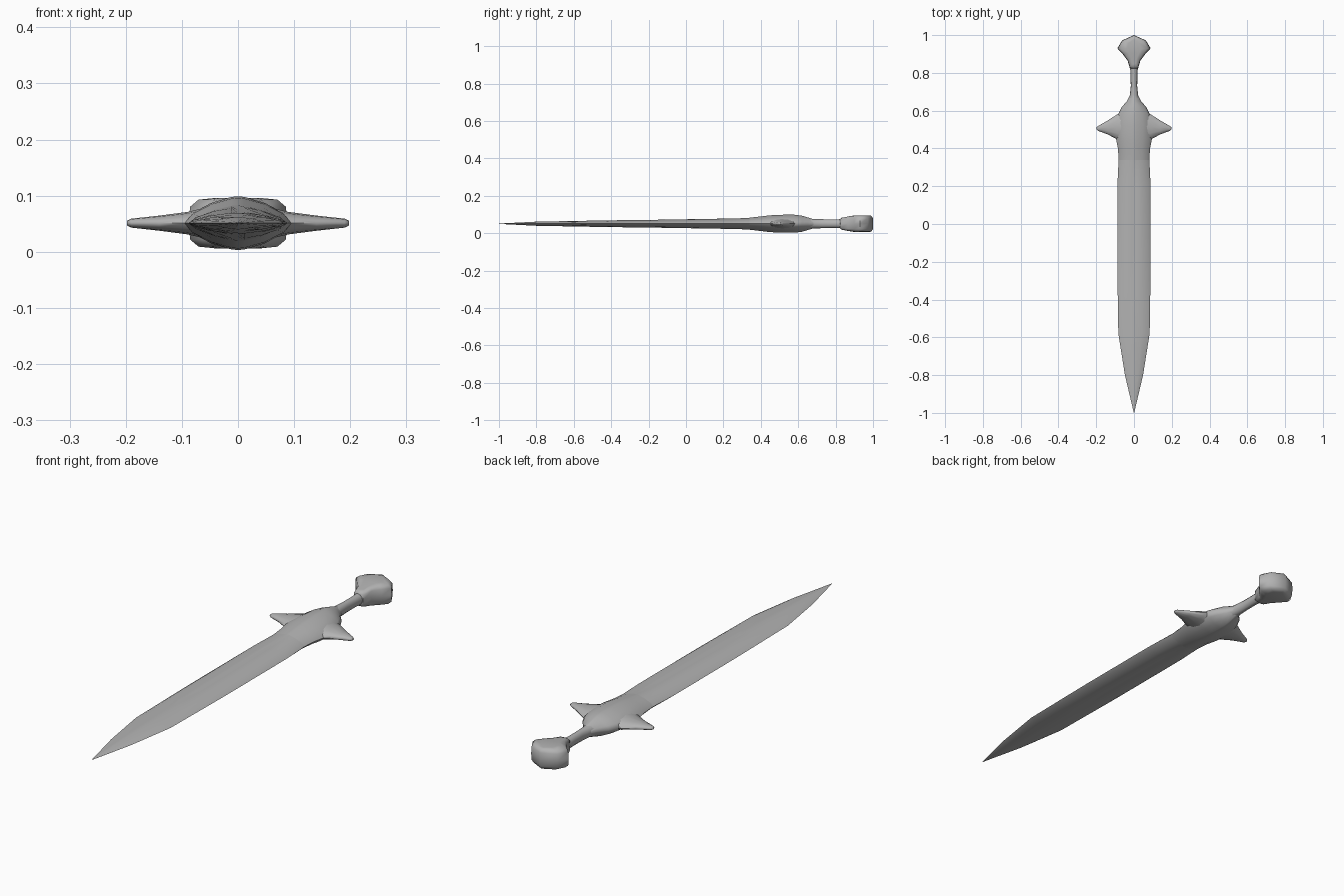
import bpy, bmesh, math

if "Cube" in bpy.data.objects:
    bpy.data.objects.remove(bpy.data.objects["Cube"])

ZC = 0.051  # height of the sword's middle plane

steel = bpy.data.materials.new("grey steel")
steel.use_nodes = True
GREY = (0.45, 0.45, 0.45, 1)
steel.diffuse_color = GREY
steel.node_tree.nodes["Principled BSDF"].inputs["Base Color"].default_value = GREY


def loft(name, rings, angle=50):
    """Skin a list of equal-length point rings and cap both ends."""
    bm = bmesh.new()
    loops = [[bm.verts.new(p) for p in ring] for ring in rings]
    n = len(loops[0])
    for a, b in zip(loops, loops[1:]):
        for i in range(n):
            j = (i + 1) % n
            bm.faces.new((a[i], a[j], b[j], b[i]))
    bm.faces.new(loops[0])
    bm.faces.new(loops[-1])
    bmesh.ops.recalc_face_normals(bm, faces=bm.faces)
    mesh = bpy.data.meshes.new(name)
    bm.to_mesh(mesh)
    bm.free()
    mesh.materials.append(steel)
    ob = bpy.data.objects.new(name, mesh)
    bpy.context.collection.objects.link(ob)
    bpy.ops.object.select_all(action='DESELECT')
    ob.select_set(True)
    bpy.context.view_layer.objects.active = ob
    bpy.ops.object.shade_smooth_by_angle(angle=math.radians(angle))
    return ob


def lens_ring(y, w, t, groove):
    """Lens section with a sharp edge and a shallow central fuller."""
    quarter = [(1, 0), (0.86, 0.36), (0.5, 0.75), (0.13, 0.97)]
    top = quarter + [(0, 1 - groove)] + [(-u, v) for u, v in quarter[::-1]]
    full = top + [(u, -v) for u, v in top[-2:0:-1]]
    return [(u * w, y, ZC + v * t) for u, v in full]


def oval(n=12):
    return [(math.cos(2 * math.pi * i / n), math.sin(2 * math.pi * i / n)) for i in range(n)]


# Blade, running from the tip into the guard: y, half width, half thickness, fuller depth
blade = [(-1, 0.001, 0.001, 0), (-0.8, 0.048, 0.011, 0), (-0.58, 0.083, 0.015, 0),
         (-0.42, 0.085, 0.018, 0), (-0.38, 0.086, 0.019, 0.14), (-0.2, 0.088, 0.021, 0.14),
         (0.2, 0.088, 0.028, 0.14), (0.29, 0.084, 0.03, 0.14), (0.34, 0.081, 0.032, 0)]
loft("blade", [lens_ring(*s) for s in blade], 40)

# Guard hub
hub = [(0.34, 0.081, 0.032, 0), (0.4, 0.085, 0.039, 0), (0.45, 0.095, 0.045, 0),
       (0.52, 0.096, 0.048, 0), (0.58, 0.085, 0.048, 0), (0.62, 0.064, 0.043, 0),
       (0.65, 0.038, 0.034, 0), (0.69, 0.018, 0.022, 0)]
loft("guard_hub", [lens_ring(*s) for s in hub], 60)

# Guard prongs: x, centre y, half length, half thickness
prong = [(0.04, 0.515, 0.08, 0.032), (0.09, 0.514, 0.066, 0.02), (0.14, 0.511, 0.036, 0.0135),
         (0.19, 0.506, 0.013, 0.008), (0.198, 0.506, 0.006, 0.004)]
for side, label in ((1, "left"), (-1, "right")):
    loft(label + "_guard_prong",
         [[(side * x, yc + c * hy, ZC + s * hz) for c, s in oval()] for x, yc, hy, hz in prong], 60)

# Grip: y, half width, half thickness
grip = [(0.62, 0.04, 0.03), (0.65, 0.032, 0.028), (0.68, 0.022, 0.025), (0.73, 0.017, 0.024),
        (0.79, 0.018, 0.023), (0.85, 0.022, 0.025)]
loft("grip", [[(c * w, y, ZC + s * t) for c, s in oval()] for y, w, t in grip], 60)

# Pommel: fan outline stacked through its thickness, with rounded rims
half = [(0.022, 0.825), (0.034, 0.865), (0.06, 0.9), (0.088, 0.93), (0.063, 0.972)]
outline = [(0, 0.82)] + half + [(0, 1.0)] + [(-x, y) for x, y in half[::-1]]
layers = []
for v, scale in ((-1, 0.45), (-0.93, 0.8), (-0.65, 0.97), (0, 1), (0.65, 0.97), (0.93, 0.8), (1, 0.45)):
    layers.append([(x * scale, 0.92 + (y - 0.92) * (scale + 1) / 2,
                    ZC + v * (0.034 + 0.011 * min(1, (y - 0.82) / 0.07)))
                   for x, y in outline])
loft("pommel", layers, 60)
